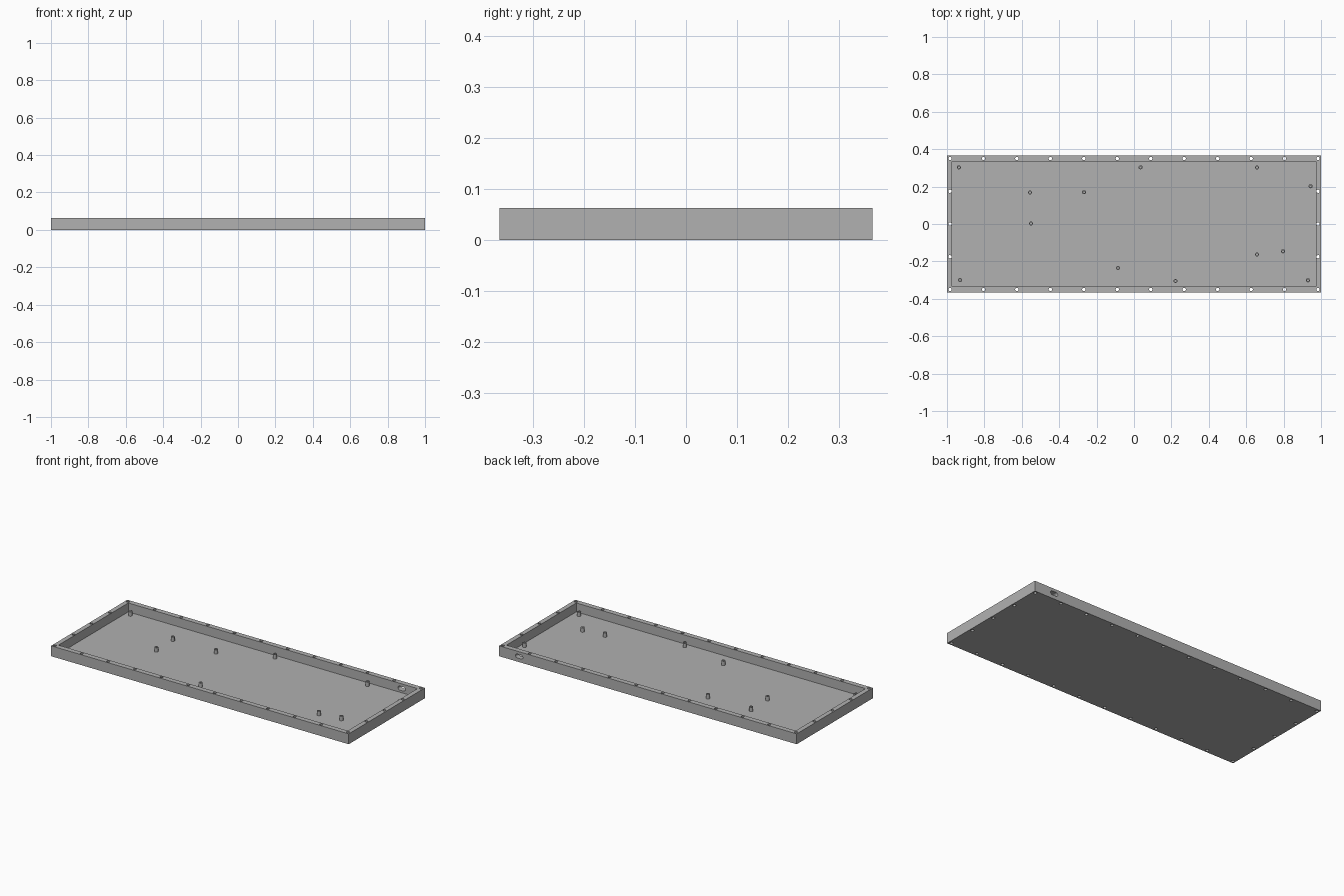
import bpy, bmesh, math
from mathutils import Matrix, Vector

cube = bpy.data.objects.get("Cube")
if cube:
    bpy.data.objects.remove(cube, do_unlink=True)

LENGTH, DEPTH, HEIGHT = 2.0, 0.732, 0.063
FLOOR = 0.009

grey = bpy.data.materials.new("mid grey")
grey.use_nodes = True
grey.diffuse_color = (0.44, 0.44, 0.44, 1)
grey.node_tree.nodes["Principled BSDF"].inputs["Base Color"].default_value = (0.44, 0.44, 0.44, 1)


def add_box(bm, centre, size):
    bmesh.ops.create_cube(bm, size=1, matrix=Matrix.Translation(centre) @ Matrix.Diagonal((*size, 1)))


def add_cylinder(bm, x, y, bottom, top, radius):
    bmesh.ops.create_cone(bm, cap_ends=True, segments=24, radius1=radius, radius2=radius,
                          depth=top - bottom, matrix=Matrix.Translation((x, y, (bottom + top) / 2)))


def add_slot(bm, x, y, z, half_width, radius, depth):
    # Rounded slot running along y
    ring = []
    for side in (1, -1):
        for i in range(9):
            a = math.pi * i / 8 - math.pi / 2
            ring.append(bm.verts.new((x + side * (half_width - radius + radius * math.cos(a)),
                                      y, z + side * radius * math.sin(a))))
    face = bm.faces.new(ring)
    new = bmesh.ops.extrude_face_region(bm, geom=[face])["geom"]
    bmesh.ops.translate(bm, vec=Vector((0, depth, 0)),
                        verts=[v for v in new if isinstance(v, bmesh.types.BMVert)])


def make_object(name, bm):
    bmesh.ops.recalc_face_normals(bm, faces=bm.faces)
    mesh = bpy.data.meshes.new(name)
    bm.to_mesh(mesh)
    bm.free()
    mesh.materials.append(grey)
    obj = bpy.data.objects.new(name, mesh)
    bpy.context.collection.objects.link(obj)
    return obj


def cut(obj, cutter):
    mod = obj.modifiers.new(cutter.name, 'BOOLEAN')
    mod.operation, mod.solver, mod.object = 'DIFFERENCE', 'EXACT', cutter
    cutter.hide_render = True
    bpy.context.view_layer.update()
    graph = bpy.context.evaluated_depsgraph_get()
    mesh = bpy.data.meshes.new_from_object(obj.evaluated_get(graph))
    obj.modifiers.clear()
    obj.data = mesh
    bpy.data.objects.remove(cutter, do_unlink=True)


def smooth(obj):
    bpy.ops.object.select_all(action='DESELECT')
    obj.select_set(True)
    bpy.context.view_layer.objects.active = obj
    bpy.ops.object.shade_smooth_by_angle(angle=math.radians(30))


# Tray body
bm = bmesh.new()
add_box(bm, (0, 0, HEIGHT / 2), (LENGTH, DEPTH, HEIGHT))
tray = make_object("tray", bm)

# Inner cavity
bm = bmesh.new()
add_box(bm, (0, 0, FLOOR + 0.05), (1.944, 0.67, 0.1))
cut(tray, make_object("cavity_cutter", bm))

# Screw holes through the rim, and the cable slot in the back wall
bm = bmesh.new()
hole_x, hole_y = 0.984, 0.35
spots = [(-hole_x + 2 * hole_x * i / 11, s * hole_y) for i in range(12) for s in (-1, 1)]
spots += [(s * hole_x, hole_y * k / 2) for k in (-1, 0, 1) for s in (-1, 1)]
for x, y in spots:
    add_cylinder(bm, x, y, -0.02, HEIGHT + 0.02, 0.009)
add_slot(bm, 0.865, 0.3, 0.034, 0.025, 0.012, 0.1)
cut(tray, make_object("hole_cutter", bm))
smooth(tray)

# Standoffs on the floor, each with a blind screw hole
STANDOFFS = [(-0.936, 0.303), (-0.556, 0.168), (-0.267, 0.17), (0.035, 0.303), (0.658, 0.302),
             (0.944, 0.202), (-0.551, 0.003), (-0.93, -0.3), (-0.086, -0.235), (0.222, -0.305),
             (0.658, -0.163), (0.797, -0.146), (0.93, -0.301)]
TOP = 0.035
bm, holes = bmesh.new(), bmesh.new()
for x, y in STANDOFFS:
    add_cylinder(bm, x, y, FLOOR - 0.002, TOP, 0.011)
    add_cylinder(holes, x, y, FLOOR + 0.006, TOP + 0.01, 0.005)
standoffs = make_object("standoffs", bm)
cut(standoffs, make_object("standoff_hole_cutter", holes))
smooth(standoffs)
